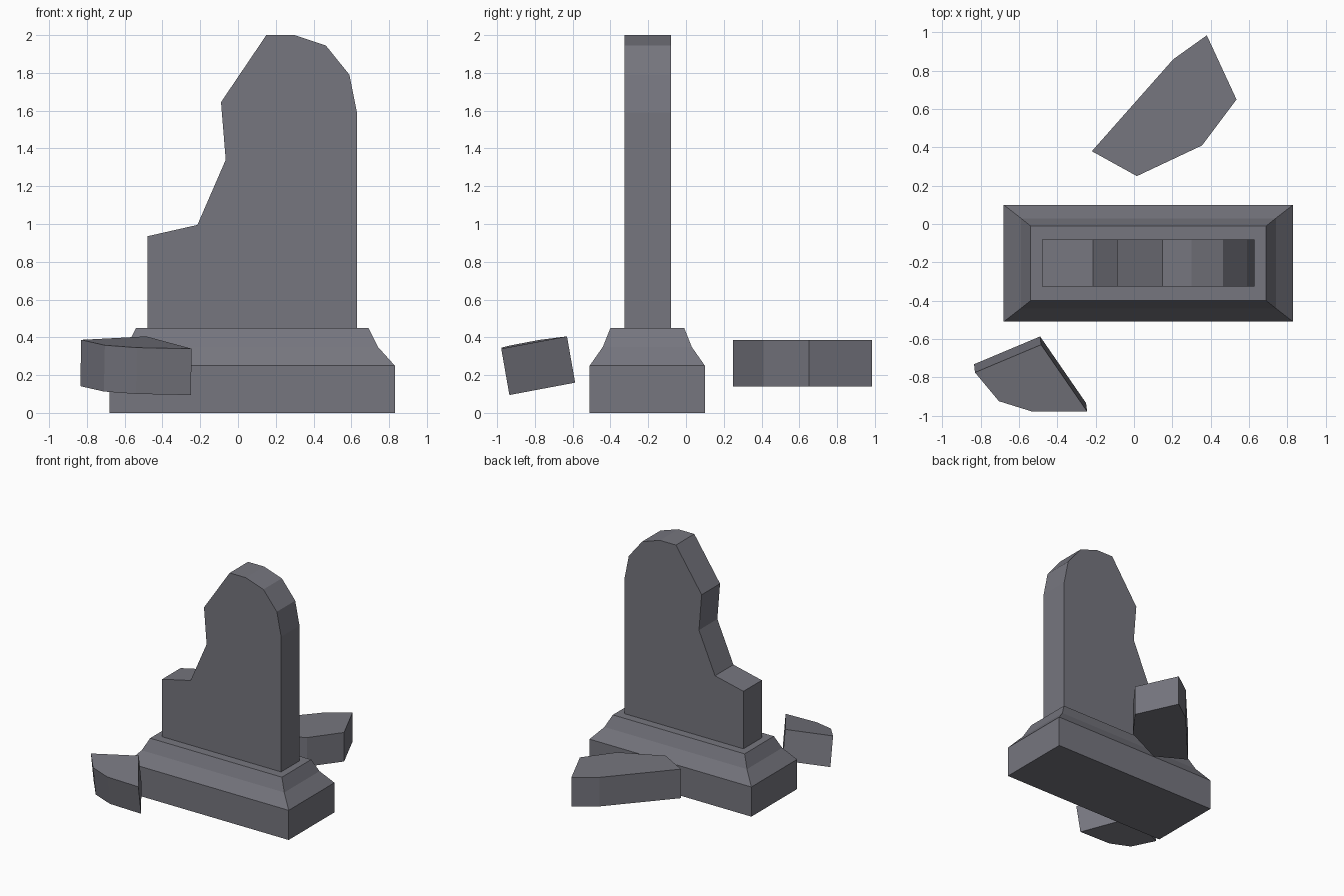
import bpy
import bmesh
from mathutils import Vector

cube = bpy.data.objects.get("Cube")
if cube:
    bpy.data.objects.remove(cube, do_unlink=True)

# Weathered grey stone
stone = bpy.data.materials.new("grey_stone")
stone.use_nodes = True
colour = (0.18, 0.18, 0.21, 1)
stone.diffuse_color = colour
bsdf = next(n for n in stone.node_tree.nodes if n.type == "BSDF_PRINCIPLED")
bsdf.inputs["Base Color"].default_value = colour


def loft(name, rings):
    """Join matching rings of points with side faces and cap both ends."""
    bm = bmesh.new()
    loops = [[bm.verts.new(p) for p in ring] for ring in rings]
    for low, high in zip(loops, loops[1:]):
        for i in range(len(low)):
            j = (i + 1) % len(low)
            bm.faces.new((low[i], low[j], high[j], high[i]))
    bm.faces.new(loops[0])
    bm.faces.new(loops[-1])
    bmesh.ops.recalc_face_normals(bm, faces=bm.faces)
    mesh = bpy.data.meshes.new(name)
    bm.to_mesh(mesh)
    bm.free()
    mesh.materials.append(stone)
    obj = bpy.data.objects.new(name, mesh)
    bpy.context.collection.objects.link(obj)
    return obj


def prism(name, points, offset):
    """Extrude one outline along an offset."""
    ring = [Vector(p) for p in points]
    return loft(name, [ring, [p + Vector(offset) for p in ring]])


# Stepped plinth: half width, half depth and height of each ring
cx, cy = 0.075, -0.205
steps = [(0.755, 0.305, 0), (0.755, 0.305, 0.25), (0.665, 0.235, 0.35), (0.615, 0.195, 0.45)]
corners = [(-1, -1), (1, -1), (1, 1), (-1, 1)]
loft("plinth", [[(cx + sx * w, cy + sy * d, z) for sx, sy in corners] for w, d, z in steps])

# Broken upright slab
outline = [(-0.48, 0.45), (0.63, 0.45), (0.63, 1.59), (0.59, 1.79), (0.465, 1.945),
           (0.3, 2), (0.15, 2), (-0.09, 1.645), (-0.065, 1.34), (-0.215, 0.995), (-0.48, 0.935)]
prism("headstone_slab", [(x, -0.325, z) for x, z in outline], (0, 0.245, 0))

# Flat fragment lying behind
outline = [(-0.22, 0.38), (0.015, 0.25), (0.355, 0.41), (0.535, 0.65), (0.38, 0.985), (0.205, 0.86)]
prism("back_fragment", [(x, y, 0.14) for x, y in outline], (0, 0, 0.245))

# Tilted fragment in front, its top lying on a sloping plane
outline = [(-0.485, -0.63), (-0.83, -0.775), (-0.705, -0.925), (-0.535, -0.978), (-0.245, -0.978)]
prism("front_fragment",
      [(x, y, 0.405 + 0.174 * (y + 0.63) - 0.02 * (x + 0.485)) for x, y in outline],
      (-0.005, 0.043, -0.245))
